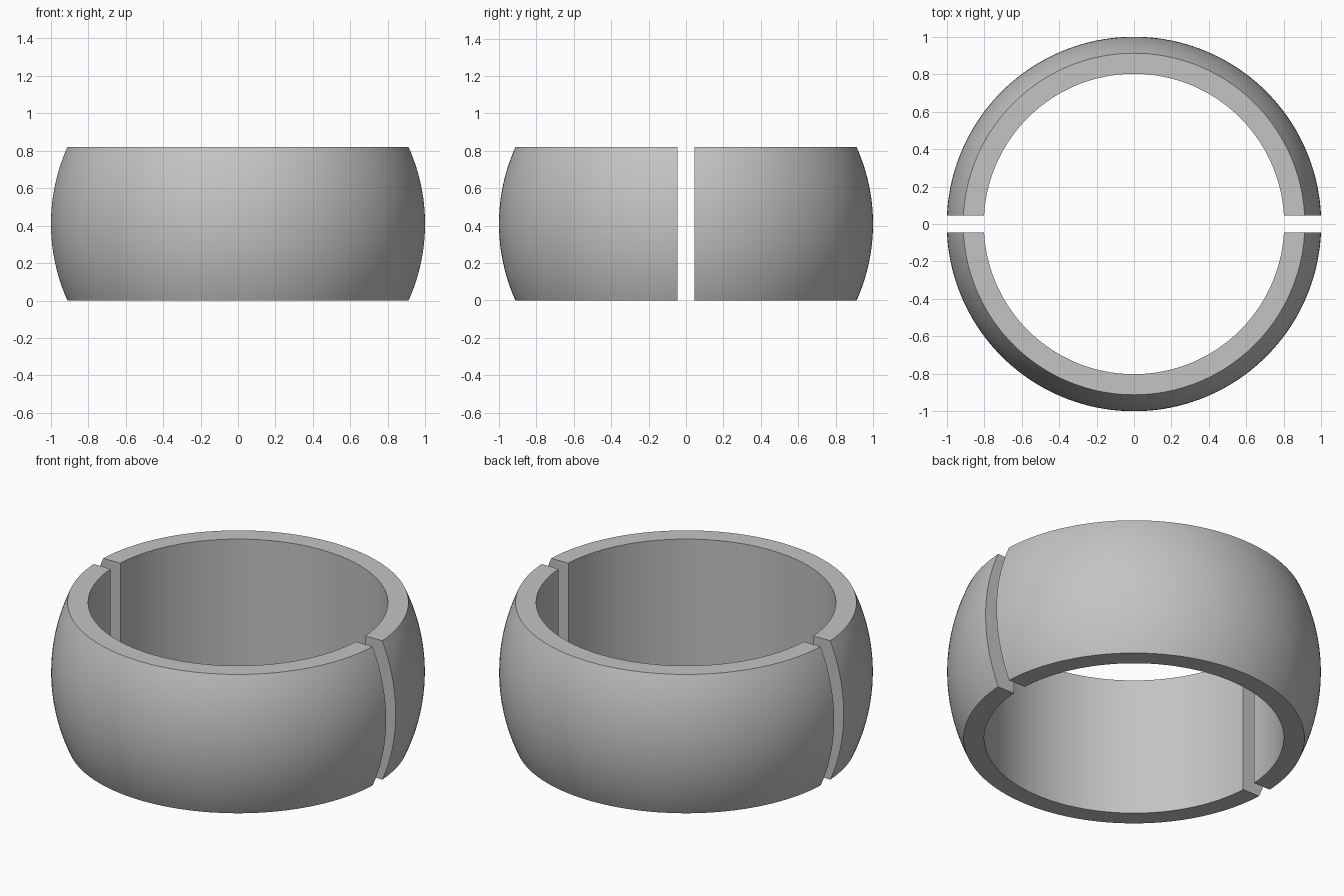
import bpy
import bmesh
import math

RADIUS, BORE, HALF_HEIGHT, HALF_GAP = 1.0, 0.802, 0.41, 0.045
SEGMENTS, BULGE_STEPS = 96, 24

cube = bpy.data.objects.get("Cube")
if cube:
    bpy.data.objects.remove(cube, do_unlink=True)

grey = bpy.data.materials.new("plain grey")
grey.use_nodes = True
colour = (0.55, 0.55, 0.55, 1)
grey.diffuse_color = colour
grey.node_tree.nodes["Principled BSDF"].inputs["Base Color"].default_value = colour

# Cross-section: straight bore and a spherical outer face
limit = math.asin(HALF_HEIGHT / RADIUS)
profile = [(BORE, HALF_HEIGHT), (BORE, -HALF_HEIGHT)]
for i in range(BULGE_STEPS + 1):
    a = -limit + 2 * limit * i / BULGE_STEPS
    profile.append((RADIUS * math.cos(a), RADIUS * math.sin(a)))


def half_ring(name, side):
    """Sweep the section through a half turn, ending on flat faces beside the gap."""
    bm = bmesh.new()
    rings = []
    for i in range(SEGMENTS + 1):
        ring = []
        for r, z in profile:
            start = math.asin(HALF_GAP / r)
            a = start + (math.pi - 2 * start) * i / SEGMENTS
            ring.append(bm.verts.new((side * r * math.cos(a),
                                      side * r * math.sin(a), z + HALF_HEIGHT)))
        rings.append(ring)
    count = len(profile)
    for a, b in zip(rings, rings[1:]):
        for j in range(count):
            k = (j + 1) % count
            bm.faces.new((a[j], a[k], b[k], b[j]))
    bm.faces.new(rings[0])
    bm.faces.new(rings[-1])
    bmesh.ops.recalc_face_normals(bm, faces=bm.faces)
    mesh = bpy.data.meshes.new(name)
    bm.to_mesh(mesh)
    bm.free()
    mesh.materials.append(grey)
    obj = bpy.data.objects.new(name, mesh)
    bpy.context.collection.objects.link(obj)
    bpy.ops.object.select_all(action="DESELECT")
    obj.select_set(True)
    bpy.context.view_layer.objects.active = obj
    bpy.ops.object.shade_smooth_by_angle(angle=math.radians(30))


half_ring("back_half_ring", 1)
half_ring("front_half_ring", -1)
